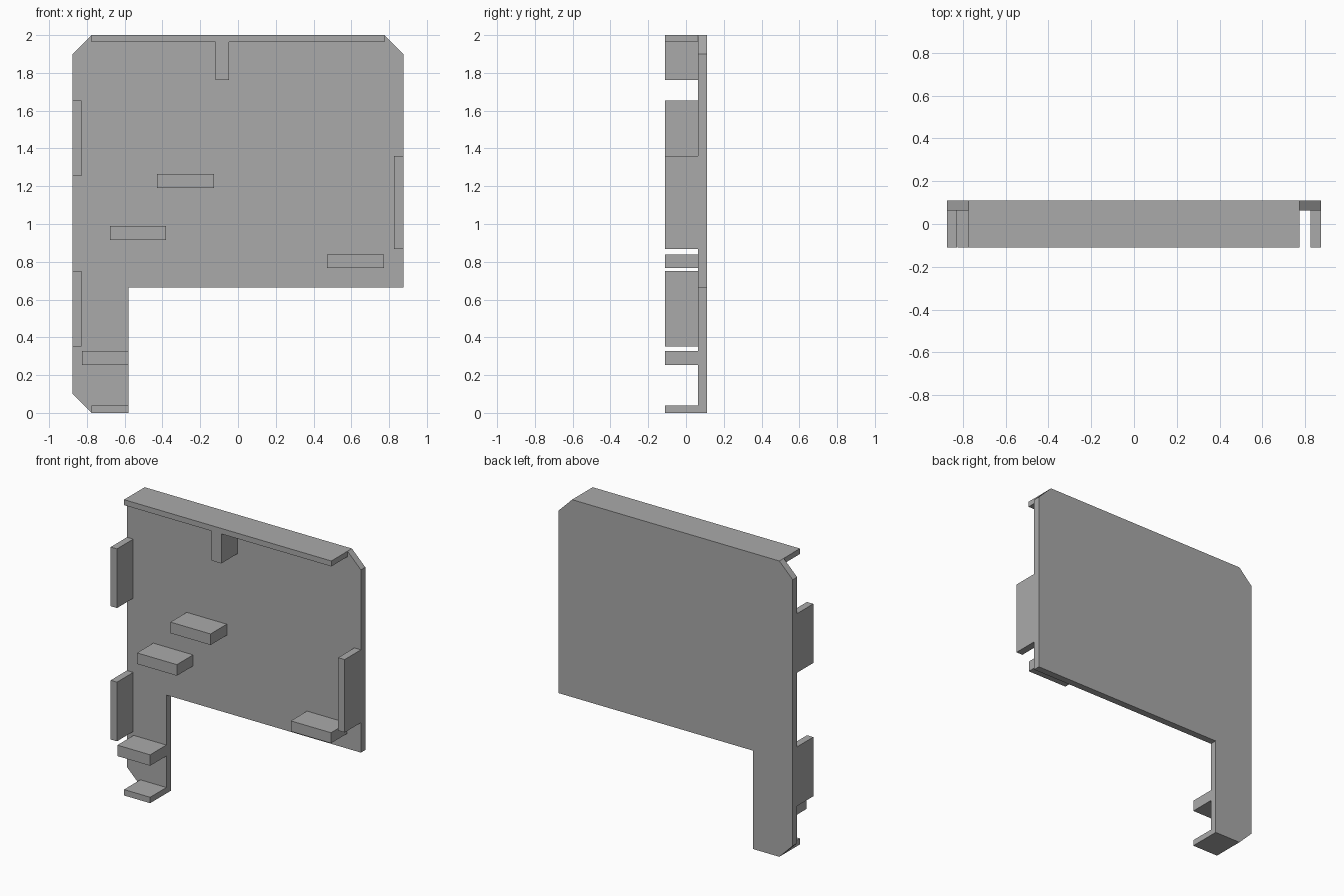
import bpy
import bmesh

cube = bpy.data.objects.get("Cube")
if cube:
    bpy.data.objects.remove(cube, do_unlink=True)

grey = bpy.data.materials.new("plain grey")
grey.use_nodes = True
COLOUR = (0.4, 0.4, 0.4, 1)
grey.diffuse_color = COLOUR
grey.node_tree.nodes["Principled BSDF"].inputs["Base Color"].default_value = COLOUR

FRONT, SEAM, BACK = -0.11, 0.063, 0.11


def extrude_outline(name, outline, y0, y1):
    """Extrude a closed (x, z) outline from y0 to y1."""
    bm = bmesh.new()
    face = bm.faces.new([bm.verts.new((x, y0, z)) for x, z in outline])
    new = bmesh.ops.extrude_face_region(bm, geom=[face], use_keep_orig=True)["geom"]
    moved = [v for v in new if isinstance(v, bmesh.types.BMVert)]
    bmesh.ops.translate(bm, verts=moved, vec=(0, y1 - y0, 0))
    bmesh.ops.recalc_face_normals(bm, faces=bm.faces[:])
    mesh = bpy.data.meshes.new(name)
    bm.to_mesh(mesh)
    bm.free()
    mesh.materials.append(grey)
    obj = bpy.data.objects.new(name, mesh)
    bpy.context.collection.objects.link(obj)
    return obj


def ledge(name, x0, x1, z0, z1):
    """Rectangular block standing out from the front of the panel."""
    return extrude_outline(name, [(x0, z0), (x1, z0), (x1, z1), (x0, z1)], FRONT, SEAM)


# Back panel with chamfered corners and a leg on its right
extrude_outline("back_panel", [
    (-0.875, 0.1), (-0.775, 0), (-0.58, 0), (-0.58, 0.665), (0.875, 0.665),
    (0.875, 1.9), (0.775, 2), (-0.775, 2), (-0.875, 1.9)], SEAM, BACK)

# Top flange with its hanging divider
extrude_outline("top_flange", [
    (-0.775, 1.963), (-0.12, 1.963), (-0.12, 1.763), (-0.048, 1.763),
    (-0.048, 1.963), (0.775, 1.963), (0.775, 2), (-0.775, 2)], FRONT, SEAM)

# Side walls and foot
ledge("upper_right_wall", -0.875, -0.828, 1.253, 1.653)
ledge("lower_right_wall", -0.875, -0.828, 0.352, 0.752)
ledge("left_wall", 0.826, 0.875, 0.867, 1.36)
ledge("foot_flange", -0.775, -0.58, 0, 0.04)

# Shelves
ledge("upper_shelf", -0.428, -0.128, 1.19, 1.265)
ledge("middle_shelf", -0.678, -0.38, 0.915, 0.99)
ledge("left_shelf", 0.472, 0.773, 0.767, 0.838)
ledge("leg_shelf", -0.825, -0.58, 0.253, 0.327)
